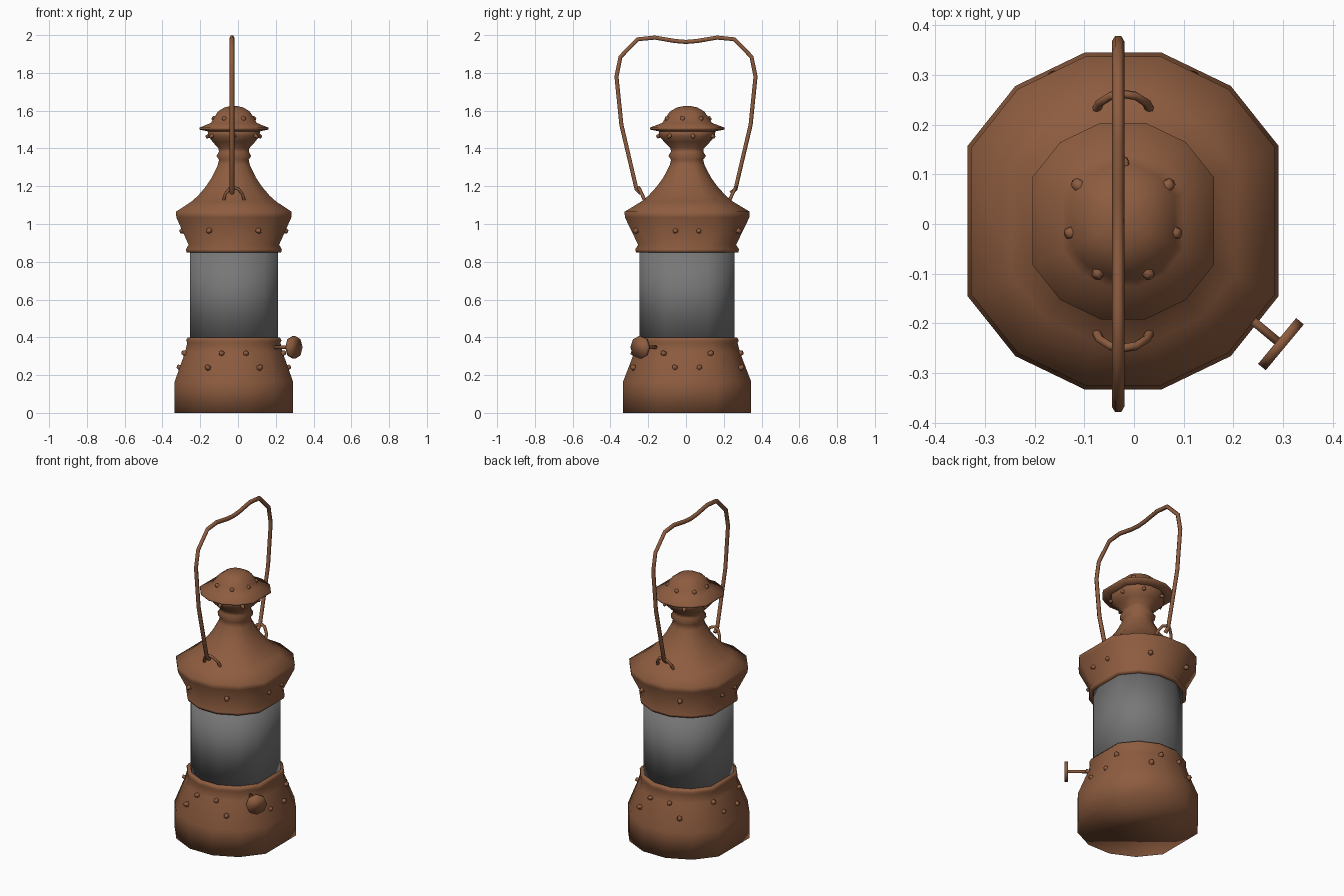
import bpy, bmesh, math
from mathutils import Vector, Matrix

if "Cube" in bpy.data.objects:
    bpy.data.objects.remove(bpy.data.objects["Cube"])

CX, CY = -0.022, 0.006          # lantern axis
STEP = math.tau / 14
# fourteen-gon without its +x and -x corners
ANGLES = [k * STEP for k in range(14) if k not in (0, 7)]

def material(name, rgb):
    m = bpy.data.materials.new(name)
    m.diffuse_color = (*rgb, 1)
    m.use_nodes = True
    m.node_tree.nodes["Principled BSDF"].inputs["Base Color"].default_value = m.diffuse_color
    return m

COPPER = material("aged_copper", (0.27, 0.108, 0.05))
GLASS = material("smoky_glass", (0.185, 0.185, 0.185))

def finish(bm, name, mat, angle=180):
    bmesh.ops.recalc_face_normals(bm, faces=bm.faces)
    me = bpy.data.meshes.new(name)
    bm.to_mesh(me)
    bm.free()
    me.materials.append(mat)
    me.shade_smooth()
    if angle < 180:
        me.set_sharp_from_angle(angle=math.radians(angle))
    ob = bpy.data.objects.new(name, me)
    bpy.context.collection.objects.link(ob)
    return ob

def lathe(name, profile, mat):
    """Stack rings of (radius, height) and cap both ends, fully smooth."""
    bm = bmesh.new()
    rings = [[bm.verts.new((CX + r * math.cos(a), CY + r * math.sin(a), z)) for a in ANGLES]
             for r, z in profile]
    n = len(ANGLES)
    for lo, hi in zip(rings, rings[1:]):
        for i in range(n):
            j = (i + 1) % n
            bm.faces.new((lo[i], lo[j], hi[j], hi[i]))
    bm.faces.new(rings[0][::-1])
    bm.faces.new(rings[-1])
    return finish(bm, name, mat)

def wire(name, points, radius):
    cu = bpy.data.curves.new(name, 'CURVE')
    cu.dimensions = '3D'
    cu.bevel_depth = radius
    cu.bevel_resolution = 1
    cu.use_fill_caps = True
    sp = cu.splines.new('POLY')
    sp.points.add(len(points) - 1)
    for p, co in zip(sp.points, points):
        p.co = (*co, 1)
    cu.materials.append(COPPER)
    ob = bpy.data.objects.new(name, cu)
    bpy.context.collection.objects.link(ob)
    bpy.ops.object.select_all(action='DESELECT')
    ob.select_set(True)
    bpy.context.view_layer.objects.active = ob
    bpy.ops.object.convert(target='MESH')

# base
lathe("base", [(0.348, 0.0), (0.348, 0.165), (0.287, 0.32), (0.274, 0.37),
               (0.28, 0.385), (0.27, 0.4), (0.25, 0.4)], COPPER)
# glass cylinder
lathe("glass", [(0.258, 0.39), (0.258, 0.86)], GLASS)
# collar, roof, chimney neck
lathe("roof", [(0.25, 0.85), (0.278, 0.85), (0.282, 0.865), (0.266, 0.89),
               (0.338, 1.035), (0.34, 1.065), (0.25, 1.118), (0.21, 1.15), (0.165, 1.198),
               (0.13, 1.245), (0.095, 1.31), (0.087, 1.34), (0.102, 1.36),
               (0.088, 1.382), (0.09, 1.4), (0.125, 1.435), (0.15, 1.465), (0.155, 1.5)], COPPER)
# chimney cap
lathe("chimney_cap", [(0.15, 1.49), (0.203, 1.5), (0.203, 1.51), (0.135, 1.535), (0.115, 1.565),
                      (0.093, 1.596), (0.055, 1.617), (0.02, 1.624)], COPPER)

def rivets(name, angles, r, z, tilt, size=0.02):
    """Small six-sided domes; tilt is the upward slope of the wall normal."""
    bm = bmesh.new()
    for a in angles:
        # keep rivets on the flat side panels
        rr = min(r, r * math.cos(STEP) / abs(math.cos(a))) if abs(math.sin(a)) < 0.4 else r
        n = Vector((math.cos(a) * math.cos(tilt), math.sin(a) * math.cos(tilt), math.sin(tilt)))
        m = Matrix.Translation((CX + rr * math.cos(a), CY + rr * math.sin(a), z)) \
            @ n.to_track_quat('Z', 'Y').to_matrix().to_4x4()
        bmesh.ops.create_cone(bm, cap_ends=True, segments=6, radius1=size, radius2=size * 0.5,
                              depth=0.032, matrix=m)
    finish(bm, name, COPPER)

def mirrored(*degs):
    out = []
    for d in degs:
        a = math.radians(d)
        out += [a, -a, math.pi - a, math.pi + a]
    return out

rivets("base_lower_rivets", mirrored(12.86, 64.3), 0.316, 0.24, 0.4)
rivets("base_upper_rivets", mirrored(25.7, 77.1), 0.288, 0.315, 0.3)
rivets("collar_rivets", mirrored(12.86, 64.3), 0.3, 0.965, -0.4)
rivets("cap_rivets", [math.pi / 2 + k * math.tau / 7 for k in range(7)], 0.112, 1.555, 0.6)
rivets("neck_rivets", [-math.pi / 2 + k * math.tau / 7 for k in range(7)], 0.147, 1.467, -0.5, 0.016)

# bail handle, mirrored front to back
half = [(0.238, 1.163), (0.262, 1.185), (0.342, 1.525), (0.368, 1.78),
        (0.347, 1.885), (0.255, 1.978), (0.165, 1.987), (0.06, 1.969)]
path = half + [(0.0, 1.964)] + [(-y, z) for y, z in reversed(half)]
wire("handle", [(-0.032, y, z) for y, z in path], 0.0125)

# staples holding the handle
for side, label in ((-1, "front"), (1, "back")):
    arch = [(-0.055, 0.222, 1.12), (-0.047, 0.238, 1.155), (-0.025, 0.252, 1.185),
            (0.0, 0.256, 1.192)]
    arch += [(-x, y, z) for x, y, z in reversed(arch[:-1])]
    wire(label + "_staple", [(CX + x, CY + side * y, z) for x, y, z in arch], 0.009)

# wick knob and stem
d = Vector((0.77, -0.64, 0)).normalized()
rot = d.to_track_quat('Z', 'Y').to_matrix().to_4x4()
c = Vector((0.296, -0.242, 0.347))
bm = bmesh.new()
for r1, r2, depth, off, seg in ((0.06, 0.06, 0.02, 0, 8), (0.01, 0.01, 0.13, -0.065, 6)):
    bmesh.ops.create_cone(bm, cap_ends=True, segments=seg, radius1=r1, radius2=r2, depth=depth,
                          matrix=Matrix.Translation(c + d * off) @ rot)
finish(bm, "wick_knob", COPPER)
